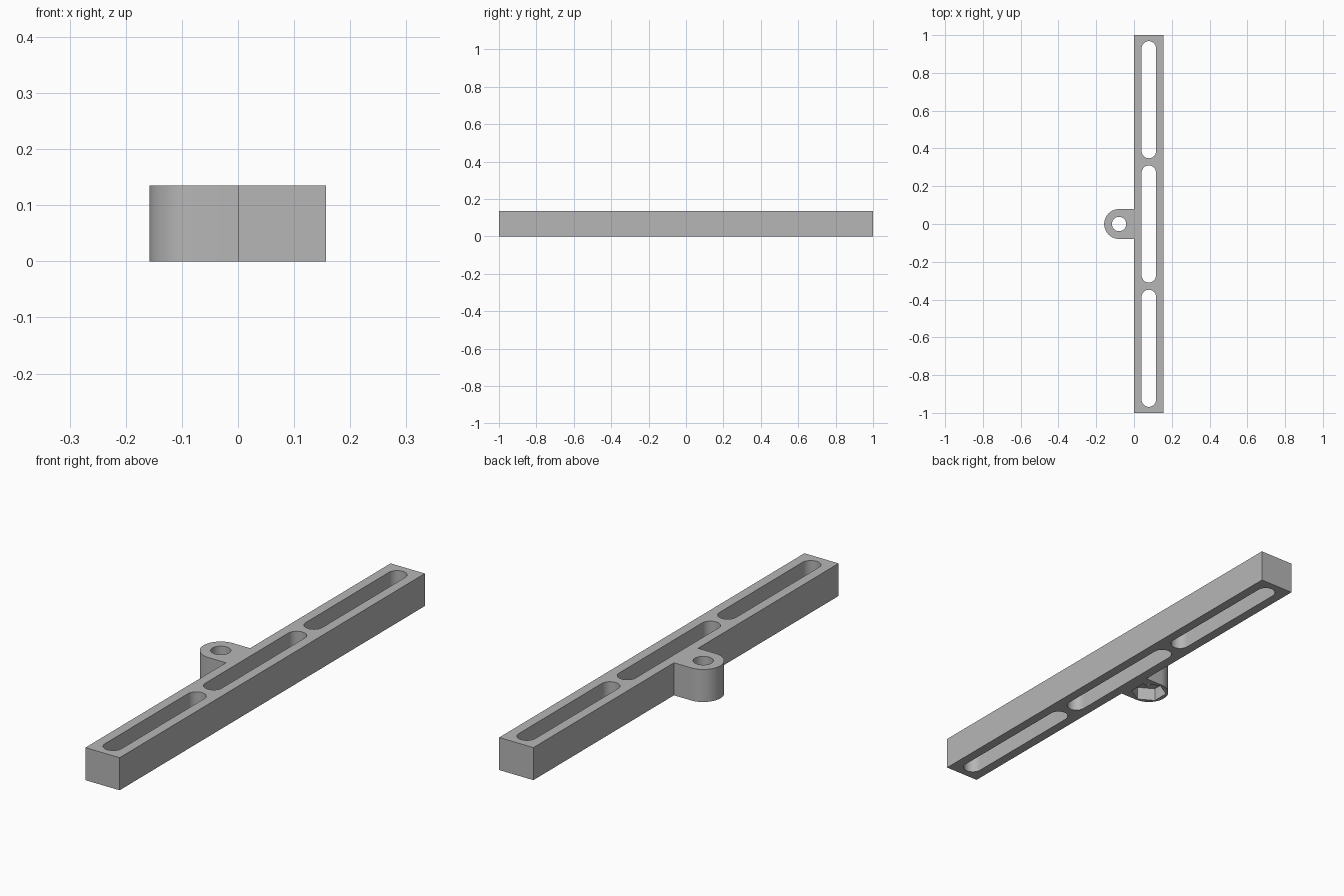
import bpy, bmesh
from math import pi, cos, sin, radians

cube = bpy.data.objects.get("Cube")
if cube:
    bpy.data.objects.remove(cube, do_unlink=True)

HEIGHT = 0.135
BAR_W = 0.157
LUG_X, LUG_R = -0.079, 0.079

grey = bpy.data.materials.new("plain grey")
grey.use_nodes = True
grey.diffuse_color = (0.47, 0.47, 0.47, 1)
grey.node_tree.nodes["Principled BSDF"].inputs["Base Color"].default_value = grey.diffuse_color


def arc(cx, cy, r, start, end, steps):
    """Points along an arc, angles in radians."""
    return [(cx + r * cos(start + (end - start) * i / steps),
             cy + r * sin(start + (end - start) * i / steps)) for i in range(steps + 1)]


def prism(name, outline, z0, z1):
    """Extrude a flat outline from z0 to z1."""
    bm = bmesh.new()
    base = bm.faces.new([bm.verts.new((x, y, z0)) for x, y in outline])
    top = bmesh.ops.extrude_face_region(bm, geom=[base])["geom"]
    bmesh.ops.translate(bm, vec=(0, 0, z1 - z0),
                        verts=[v for v in top if isinstance(v, bmesh.types.BMVert)])
    bmesh.ops.recalc_face_normals(bm, faces=bm.faces)
    mesh = bpy.data.meshes.new(name)
    bm.to_mesh(mesh)
    bm.free()
    mesh.materials.append(grey)
    obj = bpy.data.objects.new(name, mesh)
    bpy.context.collection.objects.link(obj)
    return obj


# Bar with the rounded side lug in one outline
outline = [(0, -1), (BAR_W, -1), (BAR_W, 1), (0, 1)]
outline += [(0, LUG_R)] + arc(LUG_X, 0, LUG_R, pi / 2, 3 * pi / 2, 32) + [(0, -LUG_R)]
body = prism("slotted_bar", outline, 0, HEIGHT)

# Three round-ended slots
cutters = []
slot_r, slot_half = 0.038, 0.31
straight = slot_half - slot_r
for i, y in enumerate((-0.658, 0, 0.658)):
    shape = (arc(BAR_W / 2, y + straight, slot_r, 0, pi, 20)
             + arc(BAR_W / 2, y - straight, slot_r, pi, 2 * pi, 20))
    cutters.append(prism(f"slot_cutter_{i + 1}", shape, -0.05, HEIGHT + 0.05))

# Bolt hole through the lug and hexagonal nut pocket underneath
cutters.append(prism("bolt_hole_cutter", arc(LUG_X, 0, 0.038, 0, 2 * pi, 40)[:-1],
                     -0.06, HEIGHT + 0.06))
cutters.append(prism("nut_pocket_cutter", arc(LUG_X, 0, 0.071, pi / 2, 5 * pi / 2, 6)[:-1],
                     -0.04, 0.055))

for cutter in cutters:
    mod = body.modifiers.new(cutter.name, "BOOLEAN")
    mod.operation = "DIFFERENCE"
    mod.solver = "EXACT"
    mod.object = cutter

# Apply the cuts, then remove the cutters
bpy.ops.object.select_all(action="DESELECT")
bpy.context.view_layer.objects.active = body
body.select_set(True)
for cutter in cutters:
    bpy.ops.object.modifier_apply(modifier=cutter.name)
    bpy.data.objects.remove(cutter, do_unlink=True)

bpy.ops.object.shade_smooth_by_angle(angle=radians(30))
